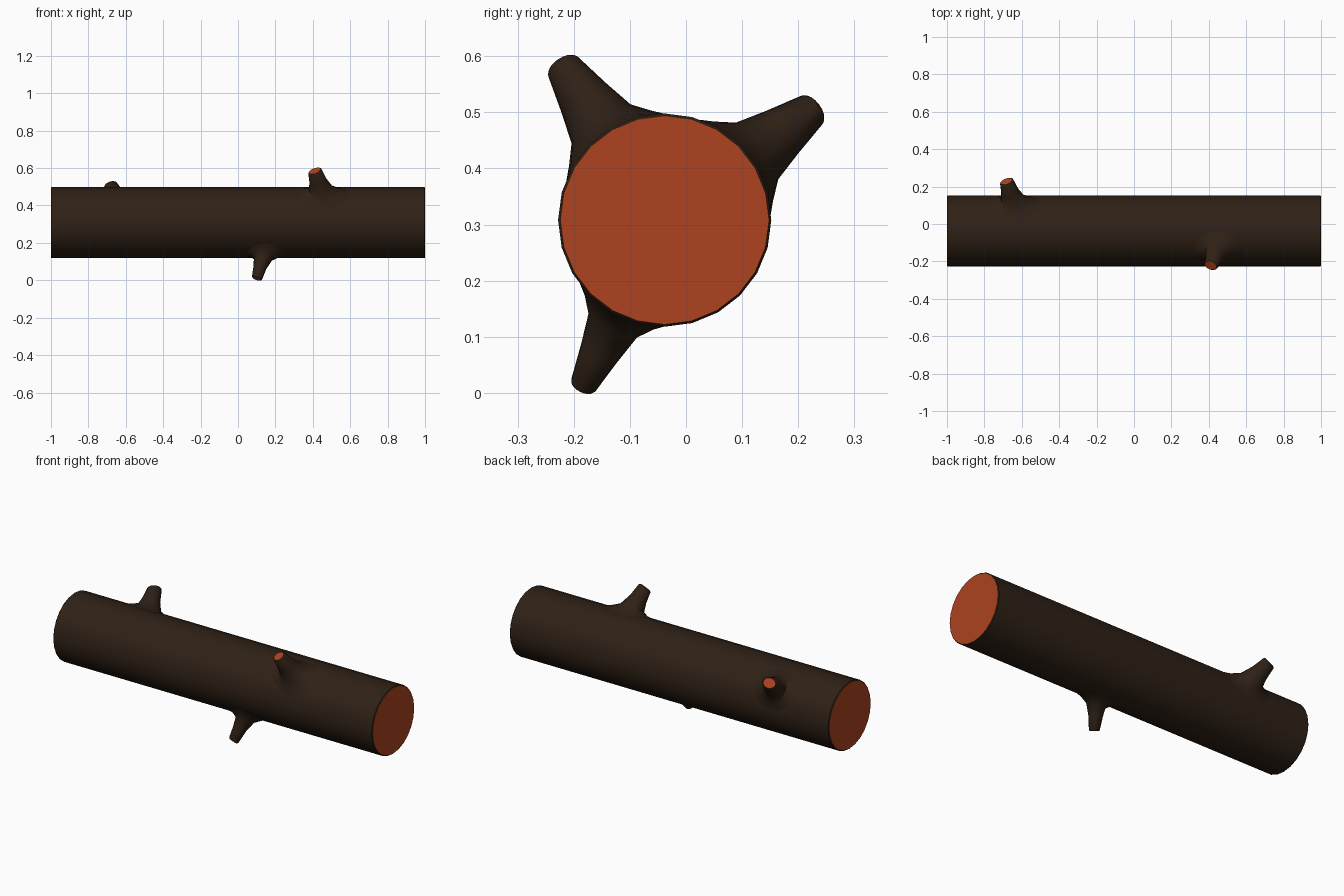
import bpy, bmesh
from math import sin, cos, pi, radians

if "Cube" in bpy.data.objects:
    bpy.data.objects.remove(bpy.data.objects["Cube"])

CY, CZ, R = -0.038, 0.308, 0.19


def material(name, rgb):
    m = bpy.data.materials.new(name)
    m.diffuse_color = (*rgb, 1)
    m.use_nodes = True
    m.node_tree.nodes["Principled BSDF"].inputs["Base Color"].default_value = m.diffuse_color
    return m


bark = material("bark", (0.028, 0.015, 0.008))
wood = material("cut_wood", (0.42, 0.055, 0.014))


def loft(name, rings, cap_start):
    """Skin a list of point rings; the flat ends get the cut wood colour."""
    bm = bmesh.new()
    vr = [[bm.verts.new(p) for p in ring] for ring in rings]
    n = len(vr[0])
    for a, b in zip(vr, vr[1:]):
        for i in range(n):
            j = (i + 1) % n
            bm.faces.new((a[i], a[j], b[j], b[i])).material_index = 0
    if cap_start:
        bm.faces.new(vr[0][::-1]).material_index = 1
    bm.faces.new(vr[-1]).material_index = 1
    bmesh.ops.recalc_face_normals(bm, faces=bm.faces)
    me = bpy.data.meshes.new(name)
    bm.to_mesh(me)
    bm.free()
    me.materials.append(bark)
    me.materials.append(wood)
    ob = bpy.data.objects.new(name, me)
    bpy.context.collection.objects.link(ob)
    bpy.context.view_layer.objects.active = ob
    ob.select_set(True)
    bpy.ops.object.shade_smooth_by_angle(angle=radians(40))
    ob.select_set(False)


def on_log(x, angle, r):
    return (x, CY + r * cos(angle), CZ + r * sin(angle))


# trunk with a thin rounded rim at both cut ends
profile = [(-1, 0.186), (-0.996, R), (0.996, R), (1, 0.186)]
loft("log_trunk", [[on_log(x, 2 * pi * i / 24, r) for i in range(24)]
                   for x, r in profile], True)


def branch(name, angle, rings):
    """Rings are (x, half length, half width, height above bark, tilt)."""
    pts = []
    for x, hx, hv, h, tilt in rings:
        ring = []
        for i in range(16):
            t = 2 * pi * i / 16
            r = R + h + tilt * hx * cos(t)
            ring.append(on_log(x + hx * cos(t),
                               radians(angle) + hv * sin(t) / (R + h), r))
        pts.append(ring)
    loft(name, pts, False)


# branch stubs, flared where they meet the trunk and leaning towards -x
for name, angle, tip, s in (("upper_front_stub", 123.5, 0.41, 1.0),
                            ("upper_back_stub", 36.8, -0.682, 1.0),
                            ("lower_stub", 243.8, 0.10, 0.76)):
    branch(name, angle, [
        (tip + 0.045, 0.15 * s, 0.13 * s, -0.004, 0),
        (tip + 0.045, 0.105 * s, 0.092 * s, 0.006, 0),
        (tip + 0.035, 0.066 * s, 0.064 * s, 0.025, 0.05),
        (tip + 0.018, 0.046 * s, 0.048 * s, 0.075, 0.2),
        (tip + 0.002, 0.036 * s, 0.032 * s, 0.138, 0.35),
        (tip, 0.031 * s, 0.027 * s, 0.143, 0.35)])
